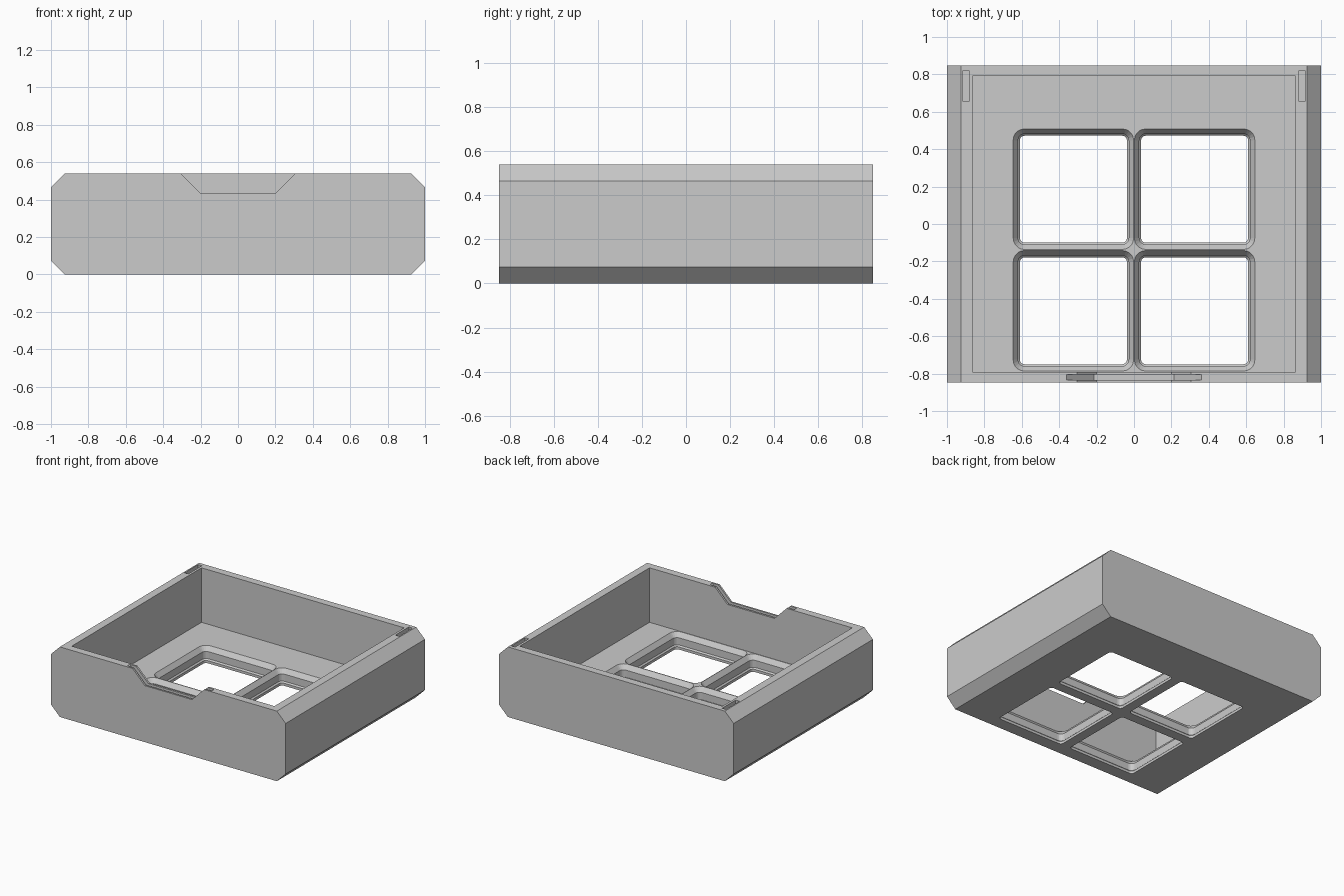
import bpy, bmesh, math

cube = bpy.data.objects.get("Cube")
if cube:
    bpy.data.objects.remove(cube, do_unlink=True)

grey = bpy.data.materials.new("light grey")
grey.use_nodes = True
grey.diffuse_color = (0.6, 0.6, 0.6, 1)
grey.node_tree.nodes["Principled BSDF"].inputs["Base Color"].default_value = (0.6, 0.6, 0.6, 1)


def loft(name, rings):
    """Closed solid through a stack of matching point rings."""
    bm = bmesh.new()
    loops = [[bm.verts.new(p) for p in ring] for ring in rings]
    n = len(loops[0])
    for a, b in zip(loops, loops[1:]):
        for i in range(n):
            j = (i + 1) % n
            bm.faces.new((a[i], a[j], b[j], b[i]))
    bm.faces.new(loops[0][::-1])
    bm.faces.new(loops[-1])
    bmesh.ops.recalc_face_normals(bm, faces=bm.faces)
    mesh = bpy.data.meshes.new(name)
    bm.to_mesh(mesh)
    bm.free()
    obj = bpy.data.objects.new(name, mesh)
    mesh.materials.append(grey)
    bpy.context.collection.objects.link(obj)
    return obj


def prism(name, profile, y0, y1):
    """Extrude an x-z profile along y."""
    return loft(name, [[(x, y, z) for x, z in profile] for y in (y0, y1)])


def box(name, x0, x1, y0, y1, z0, z1):
    return prism(name, [(x0, z0), (x1, z0), (x1, z1), (x0, z1)], y0, y1)


def rounded_square(cx, cy, half, radius, z, steps=5):
    ring = []
    for k, (sx, sy) in enumerate([(1, 1), (-1, 1), (-1, -1), (1, -1)]):
        for i in range(steps + 1):
            a = math.pi / 2 * (k + i / steps)
            ring.append((cx + sx * (half - radius) + radius * math.cos(a),
                         cy + sy * (half - radius) + radius * math.sin(a), z))
    return ring


def trapezoid(bottom_half, bottom_z):
    """Notch profile with 45 degree flanks, open above the rim."""
    top_half = bottom_half + HEIGHT + 0.1 - bottom_z
    return [(-bottom_half, bottom_z), (bottom_half, bottom_z),
            (top_half, HEIGHT + 0.1), (-top_half, HEIGHT + 0.1)]


HEIGHT, DEPTH, FLOOR, BEVEL = 0.54, 0.848, 0.12, 0.075

# Tray body with chamfered long edges
half = [(1 - BEVEL, 0), (1, BEVEL), (1, HEIGHT - BEVEL), (1 - BEVEL, HEIGHT)]
tray = prism("tray", half + [(-x, z) for x, z in reversed(half)], -DEPTH, DEPTH)

# Cavity, front notch and the groove that follows the notch
cutters = [
    box("cavity_cutter", -0.864, 0.864, -0.79, 0.79, FLOOR, HEIGHT + 0.1),
    prism("notch_cutter", trapezoid(0.2, 0.435), -DEPTH - 0.1, -0.7),
    prism("notch_groove_cutter", trapezoid(0.215, 0.395), -0.834, -0.805),
]

# Slots in the rim near the back corners
for side in (-1, 1):
    x0, x1 = sorted((side * 0.882, side * 0.914))
    cutters.append(box("rim_slot_cutter", x0, x1, 0.655, 0.82, HEIGHT - 0.04, HEIGHT + 0.1))

# Four floor windows with a sloped upper edge and a small lower lip
levels = [(-0.05, 0.286, 0.025), (0.02, 0.286, 0.025), (0.03, 0.296, 0.035),
          (0.085, 0.296, 0.035), (FLOOR, 0.322, 0.06), (FLOOR + 0.02, 0.322, 0.06)]
for cx in (-0.324, 0.324):
    for cy in (0.186, -0.464):
        cutters.append(loft("window_cutter",
                            [rounded_square(cx, cy, h, r, z) for z, h, r in levels]))

for cutter in cutters:
    cutter.hide_render = True
    cutter.hide_set(True)
    mod = tray.modifiers.new(cutter.name, 'BOOLEAN')
    mod.operation = 'DIFFERENCE'
    mod.solver = 'EXACT'
    mod.object = cutter

# Bake the cuts and remove the helpers
bpy.context.view_layer.update()
graph = bpy.context.evaluated_depsgraph_get()
cut_mesh = bpy.data.meshes.new_from_object(tray.evaluated_get(graph))
tray.modifiers.clear()
tray.data = cut_mesh
for cutter in cutters:
    bpy.data.objects.remove(cutter, do_unlink=True)
